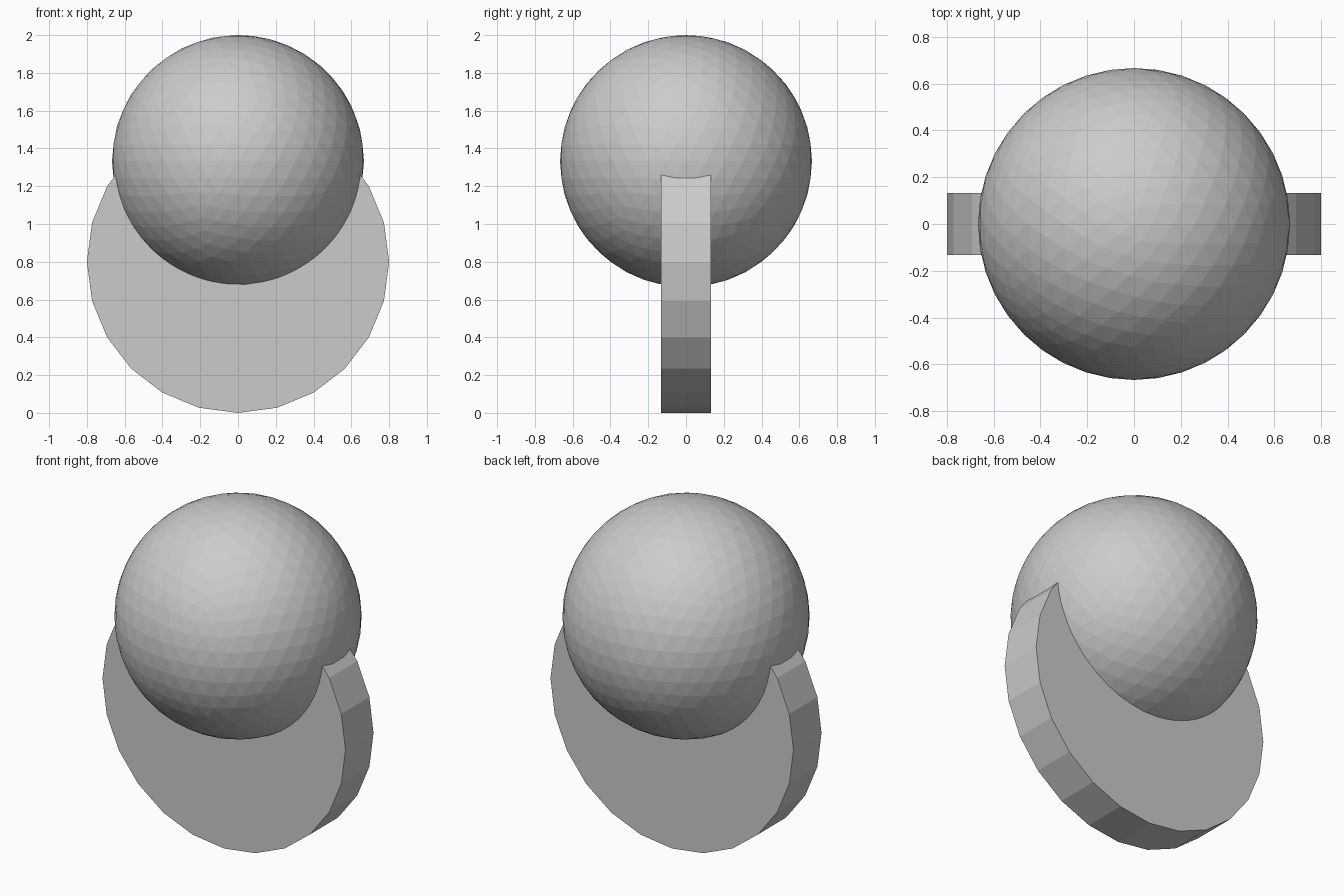
import bpy
from math import pi

if "Cube" in bpy.data.objects:
    bpy.data.objects.remove(bpy.data.objects["Cube"])

# Faceted ball resting in the top of the disc
bpy.ops.mesh.primitive_ico_sphere_add(subdivisions=4, radius=0.667, location=(0, 0, 1.333))
bpy.context.object.name = "ball"

# Upright 24-sided disc, flat faces front and back
bpy.ops.mesh.primitive_cylinder_add(vertices=24, radius=0.8, depth=0.264,
                                    location=(0, 0, 0.8), rotation=(pi / 2, 0, 0))
disc = bpy.context.object
disc.name = "upright_disc"
bpy.ops.object.transform_apply(location=False, rotation=True, scale=False)
